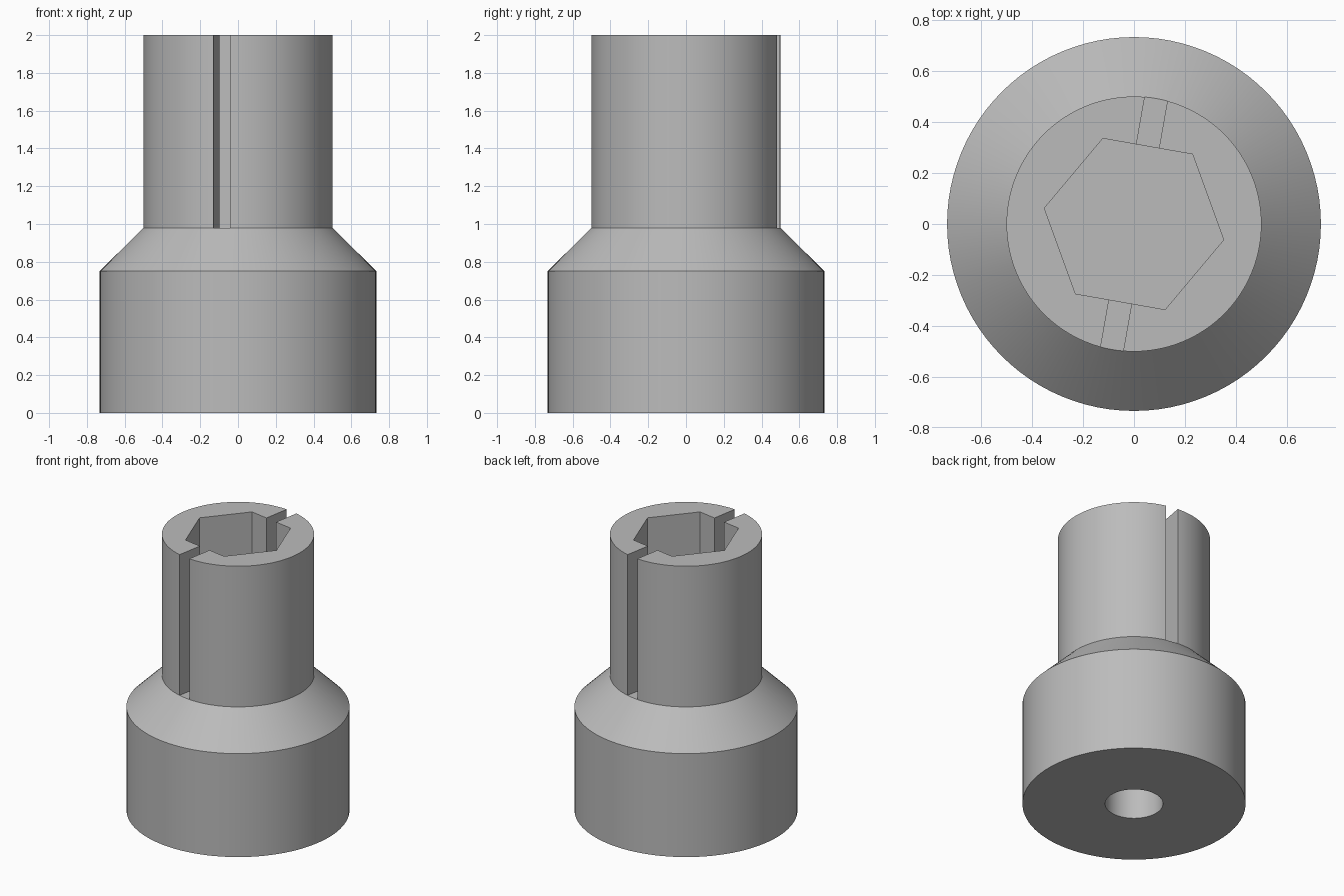
import bpy
import math

if "Cube" in bpy.data.objects:
    bpy.data.objects.remove(bpy.data.objects["Cube"], do_unlink=True)

SEGMENTS = 96
TWIST = math.radians(-10)   # turn shared by the hex socket and the slot

grey = bpy.data.materials.new("plain grey")
grey.use_nodes = True
colour = (0.5, 0.5, 0.5, 1)
grey.diffuse_color = colour
grey.node_tree.nodes["Principled BSDF"].inputs["Base Color"].default_value = colour


def lathe(name, profile, sides=SEGMENTS):
    """Closed solid turned from (radius, height) pairs, listed bottom to top."""
    verts = [(r * math.cos(a), r * math.sin(a), z)
             for r, z in profile
             for a in (2 * math.pi * i / sides for i in range(sides))]
    faces = [tuple(reversed(range(sides)))]
    for ring in range(len(profile) - 1):
        low = ring * sides
        for i in range(sides):
            j = (i + 1) % sides
            faces.append((low + i, low + j, low + sides + j, low + sides + i))
    faces.append(tuple(range(len(verts) - sides, len(verts))))
    mesh = bpy.data.meshes.new(name)
    mesh.from_pydata(verts, [], faces)
    mesh.materials.append(grey)
    obj = bpy.data.objects.new(name, mesh)
    bpy.context.collection.objects.link(obj)
    return obj


def cut(target, cutter):
    """Subtract the cutter, then discard it."""
    cutter.hide_render = True
    mod = target.modifiers.new(cutter.name, "BOOLEAN")
    mod.operation = "DIFFERENCE"
    mod.solver = "EXACT"
    mod.object = cutter
    bpy.ops.object.select_all(action="DESELECT")
    bpy.context.view_layer.objects.active = target
    target.select_set(True)
    bpy.ops.object.modifier_apply(modifier=mod.name)
    bpy.data.objects.remove(cutter, do_unlink=True)


# Stepped body: wide base, sloped shoulder, narrow neck
body = lathe("socket_body", [(0.733, 0), (0.733, 0.75), (0.5, 0.98), (0.5, 2)])

# Hexagonal socket in the neck
hexagon = lathe("hex_socket", [(0.357, 0.75), (0.357, 2.1)], sides=6)
hexagon.rotation_euler.z = TWIST
cut(body, hexagon)

# Slot right across the neck, down to the shoulder
bpy.ops.mesh.primitive_cube_add(size=1, location=(0, 0, 1.54))
slot = bpy.context.object
slot.name = "neck_slot"
slot.data.materials.append(grey)
slot.scale = (0.09, 1.2, 1.12)
slot.rotation_euler.z = TWIST
cut(body, slot)

# Blind round hole in the underside
cut(body, lathe("shaft_hole", [(0.19, -0.1), (0.19, 0.5)]))

bpy.ops.object.select_all(action="DESELECT")
bpy.context.view_layer.objects.active = body
body.select_set(True)
bpy.ops.object.shade_smooth_by_angle(angle=math.radians(25))
